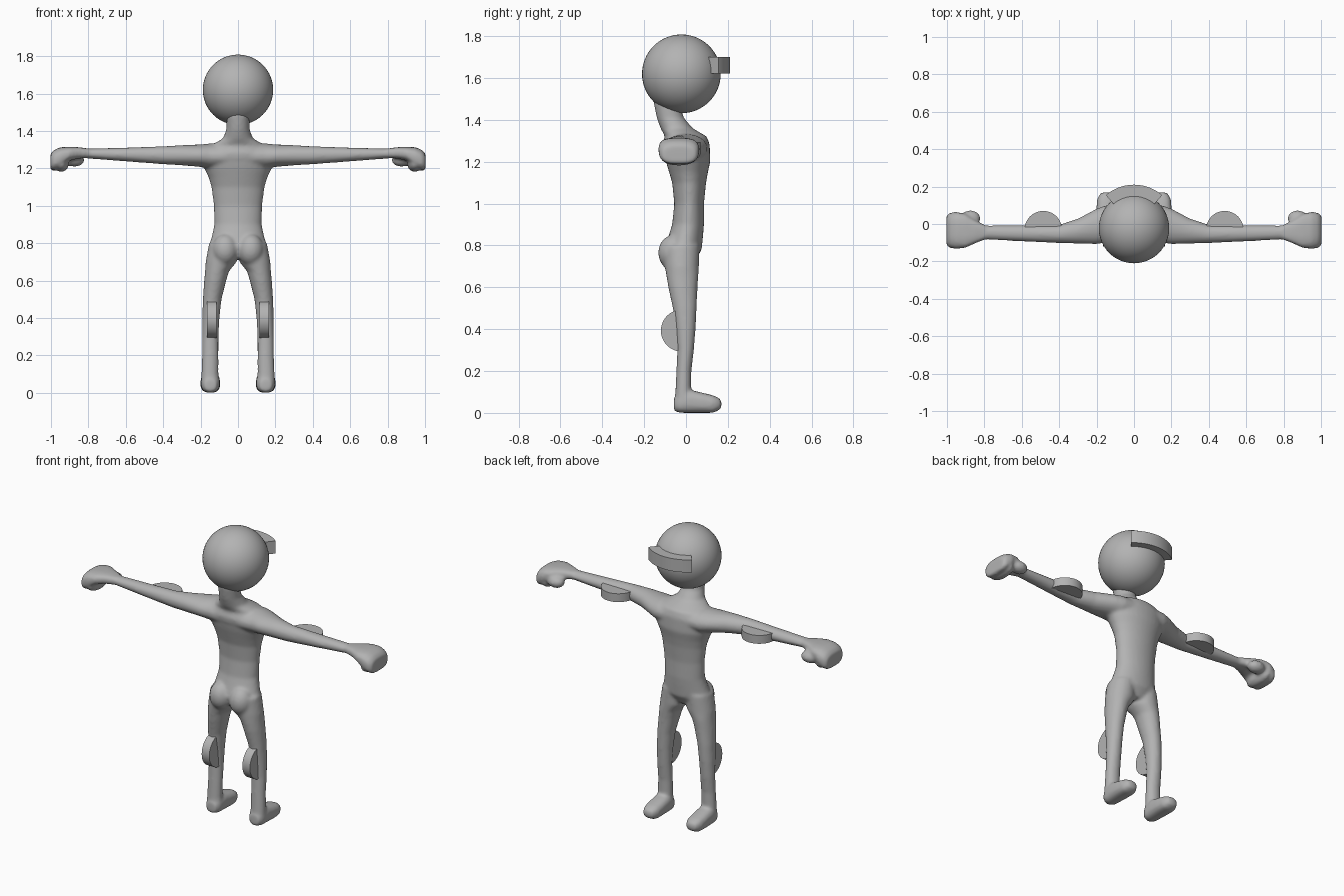
import bpy, bmesh, math

if "Cube" in bpy.data.objects:
    bpy.data.objects.remove(bpy.data.objects["Cube"])

GREY = bpy.data.materials.new("plain grey")
GREY.diffuse_color = (0.45, 0.45, 0.45, 1)
GREY.use_nodes = True
GREY.node_tree.nodes["Principled BSDF"].inputs["Base Color"].default_value = GREY.diffuse_color


def finish(name, bm):
    bmesh.ops.recalc_face_normals(bm, faces=bm.faces[:])
    me = bpy.data.meshes.new(name)
    bm.to_mesh(me)
    bm.free()
    me.materials.append(GREY)
    ob = bpy.data.objects.new(name, me)
    bpy.context.collection.objects.link(ob)
    bpy.ops.object.select_all(action='DESELECT')
    bpy.context.view_layer.objects.active = ob
    ob.select_set(True)
    return ob


def loft(bm, axis, stations, side=1, power=2.0, n=32):
    """Closed tube; station = (position on axis, centre a, centre b, radius a, radius b)."""
    rings = []
    for t, ca, cb, ra, rb in stations:
        ring = []
        for i in range(n):
            c, s = math.cos(math.tau * i / n), math.sin(math.tau * i / n)
            a = ca + ra * math.copysign(abs(c) ** (2 / power), c)
            b = cb + rb * math.copysign(abs(s) ** (2 / power), s)
            x, y, z = {'x': (t, a, b), 'y': (a, t, b), 'z': (a, b, t)}[axis]
            ring.append(bm.verts.new((x * side, y, z)))
        rings.append(ring)
    for p, q in zip(rings, rings[1:]):
        for i in range(n):
            j = (i + 1) % n
            bm.faces.new((p[i], p[j], q[j], q[i]))
    bm.faces.new(rings[0])
    bm.faces.new(rings[-1])


def blob(bm, centre, radii):
    vs = bmesh.ops.create_uvsphere(bm, u_segments=24, v_segments=16, radius=1)['verts']
    for v in vs:
        v.co = [c + r * k for c, r, k in zip(centre, radii, v.co)]


TORSO = [(.72, 0, -.02, .10, .06), (.78, 0, -.015, .155, .09), (.85, 0, 0, .137, .082),
         (.9, 0, .01, .127, .076), (1.0, 0, .015, .129, .071), (1.1, 0, .015, .142, .081),
         (1.15, 0, .012, .157, .093), (1.2, 0, .01, .18, .106), (1.28, 0, 0, .2, .114),
         (1.32, 0, 0, .15, .1), (1.36, 0, -.045, .08, .077), (1.41, 0, -.075, .062, .065),
         (1.48, 0, -.093, .061, .061), (1.53, 0, -.09, .061, .06)]
ARM = [(0, 0, 1.265, .112, .065), (.15, 0, 1.265, .1, .068), (.2, -.013, 1.268, .095, .06),
       (.3, -.038, 1.27, .067, .054), (.4, -.053, 1.27, .049, .048),
       (.6, -.05, 1.274, .043, .037), (.83, -.045, 1.28, .036, .025)]
HAND = [(.79, -.045, 1.28, .036, .025), (.85, -.042, 1.283, .062, .03),
        (.9, -.037, 1.278, .09, .037), (.95, -.034, 1.258, .099, .055),
        (.985, -.034, 1.242, .094, .056), (1.003, -.034, 1.235, .078, .042)]
LEG = [(.8, .078, -.02, .077, .085), (.7, .09, -.02, .083, .082), (.65, .112, -.017, .064, .076),
       (.6, .122, -.015, .059, .07), (.5, .138, -.006, .05, .057), (.4, .145, -.002, .046, .048),
       (.3, .148, -.002, .044, .04), (.2, .148, -.01, .044, .036), (.1, .15, -.013, .046, .038),
       (.03, .148, -.015, .05, .042)]
FOOT = [(-.058, .148, .04, .03, .03), (-.03, .148, .05, .048, .05), (.02, .148, .055, .052, .055),
        (.08, .148, .048, .053, .048), (.13, .148, .042, .05, .042), (.16, .148, .042, .036, .028),
        (.17, .148, .042, .018, .014)]

# Body: torso, neck, limbs and fists fused into one smooth skin
bm = bmesh.new()
loft(bm, 'z', TORSO)
for s in (-1, 1):
    loft(bm, 'x', ARM, s)
    loft(bm, 'x', HAND, s, 2.8)
    loft(bm, 'z', LEG, s)
    loft(bm, 'y', FOOT, s, 2.6)
    blob(bm, (s * .945, -.034, 1.222), (.04, .09, .041))      # curled fingers
    blob(bm, (s * .875, .03, 1.245), (.055, .043, .036))      # thumb
    blob(bm, (s * .068, -.06, .765), (.07, .073, .085))       # buttock
body = finish("body", bm)
rm = body.modifiers.new("fuse", 'REMESH')
rm.mode = 'VOXEL'
rm.voxel_size = .009
rm.use_smooth_shade = True
sm = body.modifiers.new("soften", 'SMOOTH')
sm.factor, sm.iterations = .5, 8
for m in ("fuse", "soften"):
    bpy.ops.object.modifier_apply(modifier=m)
bpy.ops.object.shade_smooth()

# Head
bm = bmesh.new()
blob_verts = bmesh.ops.create_uvsphere(bm, u_segments=48, v_segments=32, radius=.188)['verts']
bmesh.ops.translate(bm, verts=blob_verts, vec=(0, -.022, 1.62))
finish("head", bm)
bpy.ops.object.shade_smooth()


def prism(name, outline, lift):
    """Extrude a 3D outline along the vector lift."""
    bm = bmesh.new()
    f = bm.faces.new([bm.verts.new(p) for p in outline])
    ext = bmesh.ops.extrude_face_region(bm, geom=[f], use_keep_orig=True)['geom']
    bmesh.ops.translate(bm, vec=lift, verts=[v for v in ext if isinstance(v, bmesh.types.BMVert)])
    finish(name, bm)
    bpy.ops.object.shade_smooth_by_angle(angle=math.radians(30))


# Visor: curved band across the face
angles = [math.radians(-40.5 + 81 * i / 20) for i in range(21)]
arc = [(.232 * math.sin(a), -.022 + .232 * math.cos(a), 1.622) for a in angles]
arc += [(.16 * math.sin(a), -.022 + .16 * math.cos(a), 1.622) for a in reversed(angles)]
prism("visor", arc, (0, 0, .078))

# Half-disc fins on forearms and calves
half = [(.1 * math.cos(math.pi * i / 24), .1 * math.sin(math.pi * i / 24)) for i in range(25)]
for s, label in ((-1, "left"), (1, "right")):
    prism("arm_fin_" + label, [(s * .485 + u, -.03 + v, 1.243) for u, v in half], (0, 0, .052))
    prism("calf_fin_" + label, [(s * .14 - .026, -.02 - v, .393 + u) for u, v in half], (.052, 0, 0))
